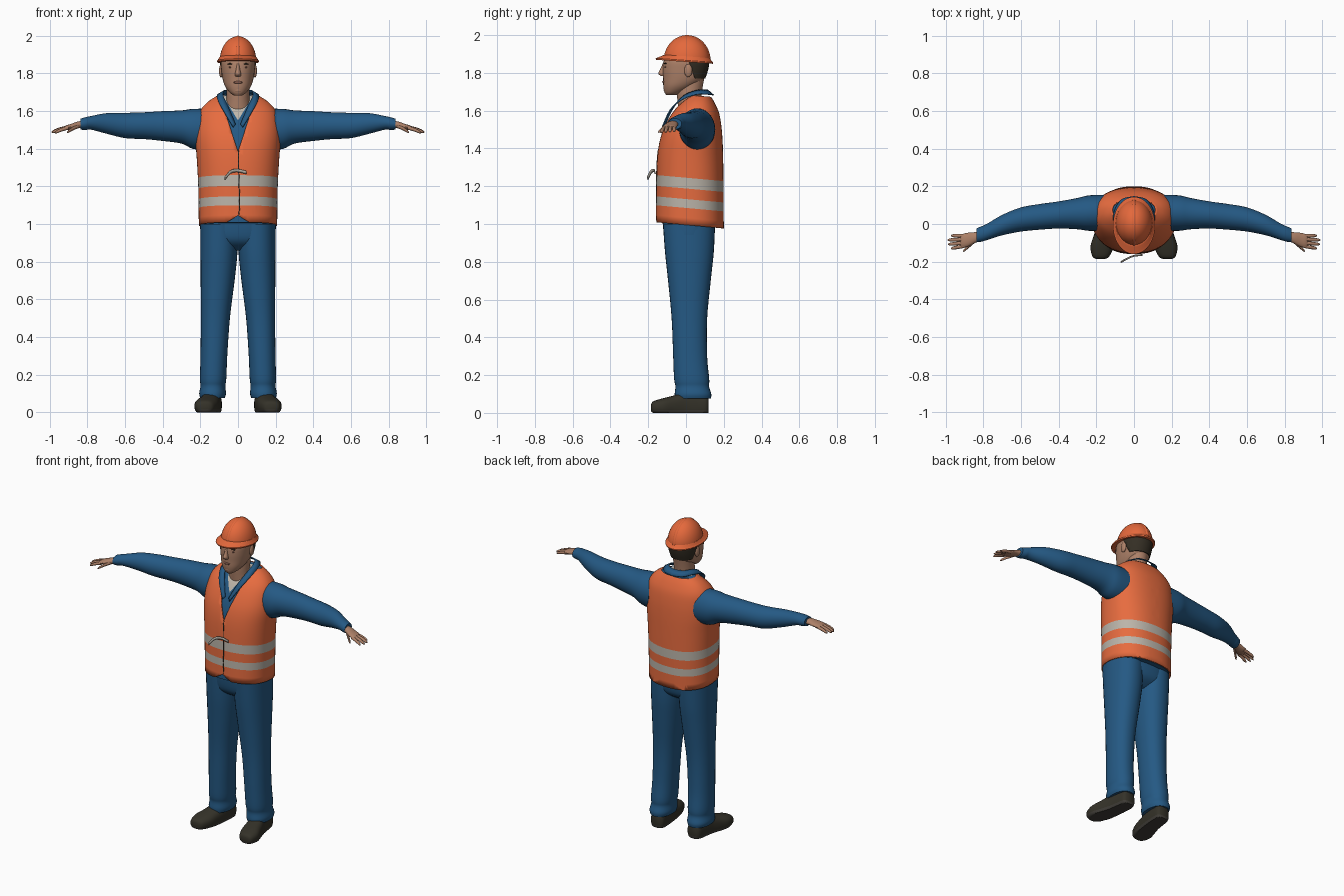
import bpy, bmesh, math
from mathutils import Vector, Matrix

if "Cube" in bpy.data.objects:
    bpy.data.objects.remove(bpy.data.objects["Cube"])


def material(name, r, g, b):
    m = bpy.data.materials.new(name)
    m.use_nodes = True
    m.diffuse_color = (r, g, b, 1)
    node = next(n for n in m.node_tree.nodes if n.type == 'BSDF_PRINCIPLED')
    node.inputs["Base Color"].default_value = (r, g, b, 1)
    node.inputs["Roughness"].default_value = 0.7
    return m


ORANGE = material("vest orange", 0.80, 0.15, 0.05)
HELMET = material("helmet orange", 0.78, 0.14, 0.045)
BLUE = material("work blue", 0.018, 0.10, 0.23)
GREY = material("reflective grey", 0.50, 0.46, 0.40)
SKIN = material("skin", 0.42, 0.22, 0.14)
LIPS = material("lip brown", 0.27, 0.12, 0.085)
DARK = material("hair brown", 0.035, 0.028, 0.018)
SHOE = material("shoe leather", 0.035, 0.032, 0.022)
SOLE = material("sole", 0.05, 0.045, 0.038)
WHITE = material("undershirt", 0.52, 0.47, 0.40)
made = []


def smooth(rows, k=4):
    """Catmull-Rom interpolation of a list of tuples."""
    rows = [Vector(r) for r in rows]
    out = []
    for i in range(len(rows) - 1):
        a, b, c, d = rows[max(i - 1, 0)], rows[i], rows[i + 1], rows[min(i + 2, len(rows) - 1)]
        for s in range(k):
            t = s / k
            out.append(b + (c - a) * (t / 2) + (a * 2 - b * 5 + c * 4 - d) * (t * t / 2)
                       + (b * 3 - a - c * 3 + d) * (t ** 3 / 2))
    return out + [rows[-1]]


def finish(bm, name, mats, mirror=False, thick=0):
    bmesh.ops.recalc_face_normals(bm, faces=bm.faces)
    me = bpy.data.meshes.new(name)
    bm.to_mesh(me)
    bm.free()
    for m in mats:
        me.materials.append(m)
    ob = bpy.data.objects.new(name, me)
    bpy.context.collection.objects.link(ob)
    if thick:
        mod = ob.modifiers.new("thickness", 'SOLIDIFY')
        mod.thickness, mod.offset = thick, -1
    if mirror:
        ob.modifiers.new("mirror", 'MIRROR')
    made.append(ob)
    return ob


def loft(rings, axis='z', n=32, power=2.0, caps=True, tilt=0.0, shrink=0.0, k=4):
    """Skin rings given as (position, centre 1, centre 2, radius 1, radius 2)."""
    bm = bmesh.new()
    loops = []
    for t, c1, c2, r1, r2 in smooth(rings, k):
        loop = []
        for i in range(n):
            a = math.tau * i / n
            ca, sa = math.cos(a), math.sin(a)
            p = c1 + (r1 - shrink) * math.copysign(abs(ca) ** (2 / power), ca)
            q = c2 + (r2 - shrink) * math.copysign(abs(sa) ** (2 / power), sa)
            co = {'z': (p, q, t - tilt * q), 'x': (t, p, q), 'y': (p, t, q)}[axis]
            loop.append(bm.verts.new(co))
        loops.append(loop)
    for a, b in zip(loops, loops[1:]):
        for i in range(n):
            bm.faces.new((a[i], a[(i + 1) % n], b[(i + 1) % n], b[i]))
    if caps:
        bm.faces.new(loops[0])
        bm.faces.new(loops[-1])
    return bm


def cut(bm, co, no):
    bmesh.ops.bisect_plane(bm, geom=bm.verts[:] + bm.edges[:] + bm.faces[:],
                           plane_co=co, plane_no=no, dist=1e-5)


def drop(bm, rule):
    gone = [f for f in bm.faces if rule(f.calc_center_median())]
    bmesh.ops.delete(bm, geom=gone, context='FACES')


def v_neck(bm, bottom, slope, back):
    for s in (1, -1):
        cut(bm, (0, 0, bottom), (s, 0, -slope))
    drop(bm, lambda c: abs(c.x) < (c.z - bottom) * slope and c.y < back)


def ribbon(name, upper, lower, mat, mirror=False, thick=0.006):
    bm = bmesh.new()
    rows = [[bm.verts.new(p) for p in smooth(r)] for r in (upper, lower)]
    for i in range(len(rows[0]) - 1):
        bm.faces.new((rows[0][i], rows[0][i + 1], rows[1][i + 1], rows[1][i]))
    return finish(bm, name, [mat], mirror, thick)


def ball(name, centre, size, mat, mirror=False, keep_above=None):
    bm = bmesh.new()
    bmesh.ops.create_uvsphere(bm, u_segments=40, v_segments=24, radius=1)
    bm.transform(Matrix.Translation(centre) @ Matrix.Diagonal((*size, 1)))
    if keep_above is not None:
        cut(bm, (0, 0, keep_above), (0, 0, 1))
        drop(bm, lambda c: c.z < keep_above)
    return finish(bm, name, [mat], mirror)


# Torso layers: vest, shirt and undershirt share one body profile
body = [(0.995, 0, .02, .208, .180), (1.2, 0, .021, .211, .178), (1.35, 0, .023, .219, .174),
        (1.45, 0, .03, .226, .164), (1.53, 0, .042, .221, .146), (1.6, 0, .056, .204, .120),
        (1.65, 0, .067, .165, .088), (1.685, 0, .075, .115, .058)]
TILT = 0.09
vest = loft(body, n=64, power=2.3, caps=False, tilt=TILT)
v_neck(vest, 1.385, .325, .075)
bands = [(1.085, 1.132), (1.188, 1.245)]
for z in sum(bands, ()):
    cut(vest, (0, 0, z), (0, TILT, 1))
for s in (1, -1):
    cut(vest, (0, 0, 1.045), (s * .6, 0, 1))
drop(vest, lambda c: c.z < 1.045 - abs(c.x) * .6 and c.y < 0)
for f in vest.faces:
    c = f.calc_center_median()
    f.material_index = int(any(lo < c.z + TILT * c.y < hi for lo, hi in bands))
finish(vest, "vest", [ORANGE, GREY], thick=.008)

shirt = loft(body, n=64, power=2.3, tilt=TILT, shrink=.011)
v_neck(shirt, 1.55, .62, .05)
finish(shirt, "shirt", [BLUE])
finish(loft(body[3:], n=48, power=2.3, tilt=TILT, shrink=.018), "undershirt", [WHITE])

# Collar, front seam and tie
ribbon("collar",
       [(.012, -.113, 1.53), (.05, -.068, 1.62), (.078, -.015, 1.68), (.078, .05, 1.708),
        (.05, .1, 1.712), (0, .115, 1.712)],
       [(.024, -.128, 1.515), (.078, -.086, 1.605), (.108, -.025, 1.66), (.108, .06, 1.69),
        (.068, .13, 1.688), (0, .148, 1.684)], BLUE, mirror=True)
seam = [(.003, -.160, 1.05), (.006, -.160, 1.12), (.003, -.159, 1.22), (.0, -.156, 1.32), (0, -.150, 1.39)]
ribbon("front_seam", seam, [(x + .005, y, z) for x, y, z in seam], DARK, thick=.003)
tie = [(.045, -.164, 1.282), (0, -.168, 1.292), (-.04, -.184, 1.286), (-.072, -.203, 1.25)]
ribbon("vest_tie", tie, [(x, y + .004, z - .016) for x, y, z in tie], GREY)

# Trousers
finish(loft([(.86, 0, .02, .10, .06), (.9, 0, .018, .185, .115), (.96, 0, .016, .2, .135),
             (1.1, 0, .016, .2, .145)], power=2.4, n=48), "hips", [BLUE])
finish(loft([(.075, .135, .037, .064, .094), (.10, .135, .037, .071, .097), (.14, .133, .033, .066, .089),
             (.18, .132, .03, .070, .093), (.3, .128, .022, .071, .090), (.5, .12, .018, .077, .094),
             (.7, .108, .018, .090, .113), (.85, .101, .018, .098, .129), (1.0, .1, .016, .099, .138)],
            power=2.2), "trouser_legs", [BLUE], mirror=True)

# Shoes with flat soles
shoe = loft([(-.185, .178, .028, .024, .018), (-.172, .176, .03, .045, .032), (-.12, .169, .032, .062, .046),
             (-.06, .155, .035, .058, .058), (0, .142, .04, .052, .072), (.06, .135, .04, .049, .07),
             (.105, .132, .04, .045, .058), (.12, .132, .04, .032, .044)], axis='y', power=2.5)
for v in shoe.verts:
    v.co.z = max(v.co.z, 0)
cut(shoe, (0, 0, .016), (0, 0, 1))
for f in shoe.faces:
    f.material_index = int(f.calc_center_median().z < .016)
finish(shoe, "shoes", [SHOE, SOLE], mirror=True)

# Sleeves and hands
finish(loft([(.16, .06, 1.50, .095, .112), (.24, .058, 1.505, .094, .106), (.3, .055, 1.515, .083, .088),
             (.4, .048, 1.52, .072, .079), (.5, .038, 1.522, .068, .071), (.6, .024, 1.523, .064, .067),
             (.7, -.006, 1.534, .054, .054), (.78, -.042, 1.537, .043, .036), (.81, -.053, 1.533, .041, .034),
             (.835, -.06, 1.53, .037, .029)], axis='x'), "sleeves", [BLUE], mirror=True)
finish(loft([(.81, -.062, 1.53, .024, .02), (.85, -.074, 1.526, .030, .018), (.885, -.084, 1.517, .037, .015),
             (.91, -.089, 1.512, .036, .012), (.92, -.09, 1.51, .030, .008)], axis='x', n=20),
       "palms", [SKIN], mirror=True)
fingers = {"index": ((.9, -.117, 1.511), (.972, -.130, 1.484)), "middle": ((.9, -.1, 1.514), (.987, -.108, 1.486)),
           "ring": ((.9, -.081, 1.514), (.99, -.085, 1.488)), "little": ((.895, -.063, 1.511), (.972, -.062, 1.490)),
           "thumb": ((.845, -.09, 1.52), (.908, -.145, 1.486))}
for label, (a, b) in fingers.items():
    a, b = Vector(a), Vector(b)
    rings = []
    for t, r in ((0, .010), (.5, .0095), (.85, .008), (1, .003)):
        p = a.lerp(b, t)
        rings.append((p.x, p.y, p.z + .012 * t * (1 - t), r, r))
    finish(loft(rings, axis='x', n=12, k=3), label + "_fingers", [SKIN], mirror=True)

# Head and neck
finish(loft([(1.56, 0, .025, .075, .062), (1.64, 0, .018, .062, .062), (1.7, 0, .018, .06, .066),
             (1.78, 0, .028, .06, .07)]), "neck", [SKIN])
skull = [(1.682, 0, -.078, .022, .026), (1.698, 0, -.064, .044, .050), (1.73, 0, -.036, .068, .084),
         (1.77, 0, -.012, .082, .109), (1.82, 0, -.005, .089, .118), (1.87, 0, 0, .089, .116),
         (1.93, 0, 0, .06, .08)]
finish(loft(skull, power=2.15), "head", [SKIN])
hair = loft(skull[3:], power=2.15, shrink=-.005)
cut(hair, (0, .03, 1.82), (0, 1, .35))
drop(hair, lambda c: (c.y - .03) + .35 * (c.z - 1.82) < 0)
finish(hair, "hair", [DARK], thick=.004)
finish(loft([(1.852, 0, -.112, .007, .010), (1.82, 0, -.119, .011, .017), (1.797, 0, -.124, .016, .023),
             (1.783, 0, -.118, .014, .014)], n=16), "nose", [SKIN])
ball("ears", (.09, .012, 1.812), (.011, .021, .034), SKIN, True)
ball("lips", (0, -.113, 1.752), (.026, .013, .008), LIPS)
ball("chin", (0, -.098, 1.71), (.028, .02, .018), SKIN)
ball("eyes", (.036, -.108, 1.832), (.014, .006, .005), LIPS, True)
ball("eyebrows", (.037, -.109, 1.85), (.02, .007, .004), DARK, True)

# Safety helmet
ball("helmet_shell", (0, .006, 1.865), (.097, .120, .132), HELMET, keep_above=1.865)
ball("helmet_ridge", (0, .006, 1.865), (.036, .124, .135), HELMET, keep_above=1.865)
finish(loft([(1.858, 0, -.008, .110, .150), (1.866, 0, -.008, .112, .152), (1.871, 0, -.006, .107, .144),
             (1.888, 0, .005, .097, .119)], n=48, tilt=.07), "helmet_brim", [HELMET])

# Smooth shading with sharp edges kept
bpy.ops.object.select_all(action='DESELECT')
for ob in made:
    ob.select_set(True)
bpy.context.view_layer.objects.active = made[0]
bpy.ops.object.shade_smooth_by_angle(angle=math.radians(40))
